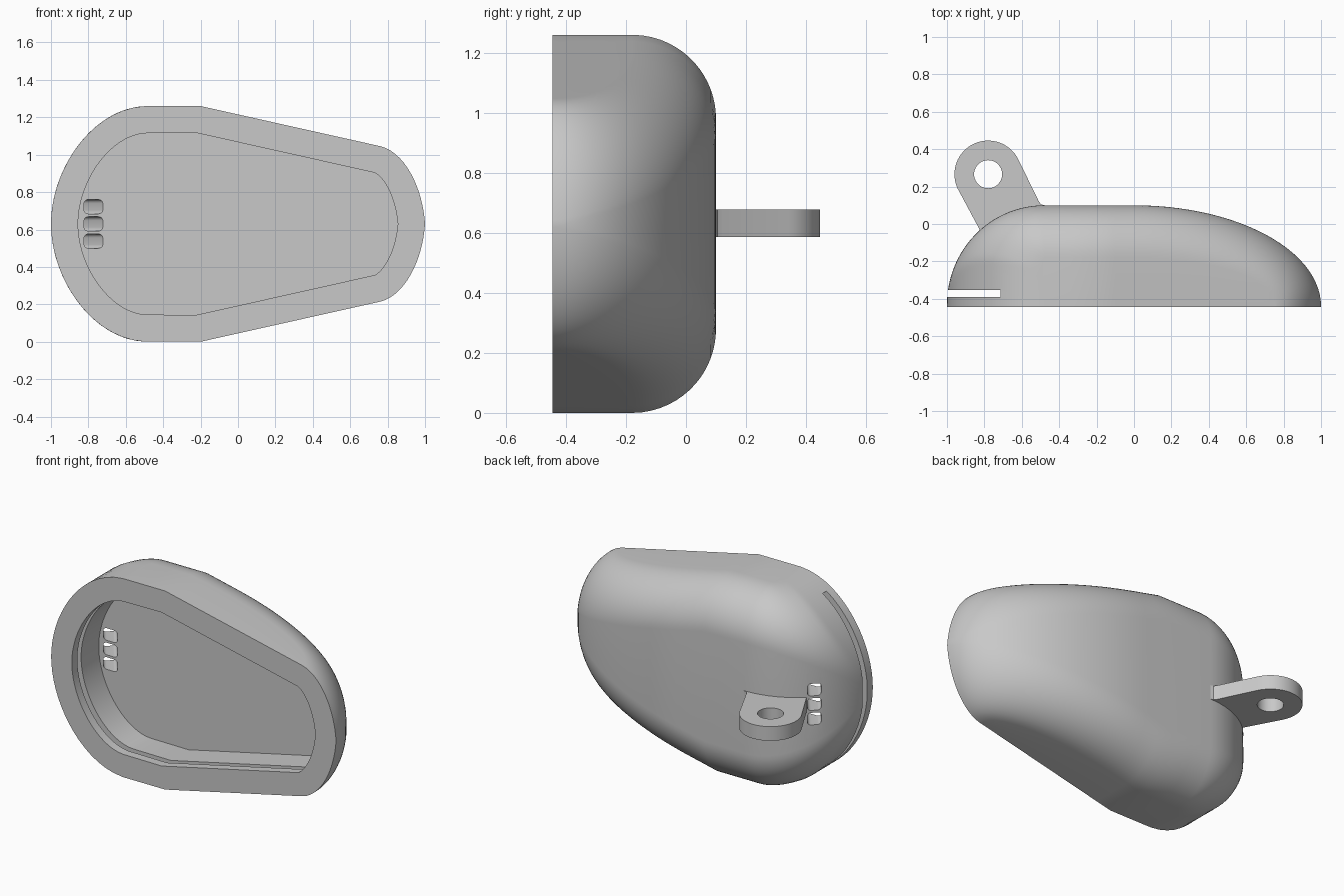
import bpy, bmesh, math
from mathutils import Vector, Matrix

cube = bpy.data.objects.get("Cube")
if cube:
    bpy.data.objects.remove(cube)

FRONT, MID, ROUND = -0.445, 0.63, 0.28

grey = bpy.data.materials.new("warm_grey")
grey.use_nodes = True
grey.diffuse_color = (0.58, 0.58, 0.58, 1)
grey.node_tree.nodes["Principled BSDF"].inputs["Base Color"].default_value = grey.diffuse_color


def finish(name, bm):
    bmesh.ops.recalc_face_normals(bm, faces=bm.faces)
    mesh = bpy.data.meshes.new(name)
    bm.to_mesh(mesh)
    bm.free()
    obj = bpy.data.objects.new(name, mesh)
    bpy.context.collection.objects.link(obj)
    mesh.materials.append(grey)
    return obj


def prism(name, corners, shift):
    """Solid from a flat 3D polygon pushed along a vector."""
    bm = bmesh.new()
    face = bm.faces.new([bm.verts.new(c) for c in corners])
    ext = bmesh.ops.extrude_face_region(bm, geom=[face])
    verts = [v for v in ext["geom"] if isinstance(v, bmesh.types.BMVert)]
    bmesh.ops.translate(bm, verts=verts, vec=shift)
    return finish(name, bm)


def activate(obj):
    bpy.ops.object.select_all(action='DESELECT')
    obj.select_set(True)
    bpy.context.view_layer.objects.active = obj


def cut(obj, cutter):
    cutter.hide_render = True
    mod = obj.modifiers.new("cut", 'BOOLEAN')
    mod.operation, mod.solver, mod.object = 'DIFFERENCE', 'EXACT', cutter
    activate(obj)
    bpy.ops.object.modifier_apply(modifier=mod.name)
    bpy.data.objects.remove(cutter)


def bezier(a, b, c, d, n):
    a, b, c, d = map(Vector, (a, b, c, d))
    return [a * (1 - t) ** 3 + 3 * b * t * (1 - t) ** 2 + 3 * c * t * t * (1 - t) + d * t ** 3
            for t in (i / n for i in range(n + 1))]


def taper(x):
    return MID - 0.2234 * max(0, x + 0.2)


# Upper half of the outline: broad end, flat, taper, narrow end
broad = bezier((-1, 0), (-1, 0.3), (-0.77, MID), (-0.48, MID), 40)
narrow = bezier((0.76, taper(0.76)), (0.88, taper(0.88)), (0.985, 0.215), (1, 0), 40)
half = broad + [Vector((-0.2, MID))] + narrow
outline = half + [Vector((p.x, -p.y)) for p in half[-2:0:-1]]


def half_height(x):
    for p, q in zip(half, half[1:]):
        if p.x <= x <= q.x and q.x > p.x:
            return p.y + (q.y - p.y) * (x - p.x) / (q.x - p.x)
    return 0


def inset(points, dist):
    result = []
    for i, p in enumerate(points):
        t = (points[(i + 1) % len(points)] - points[i - 1]).normalized()
        result.append(p + Vector((t.y, -t.x)) * dist)
    return result


# Shell: nested copies of the plan profile, rising from the rim to the flat sides
ROWS, ARC = 16, 26
rows = [(i / ROWS) ** 2 for i in range(ROWS + 1)]


def end_column(sign, ang):
    """One column round an end; sign is -1 for the broad end, 1 for the narrow one."""
    cx, cy, rx, ry, dx = (-0.48, -0.43, 0.52, 0.53, 0.5) if sign < 0 else (0, -0.44, 1, 0.54, 0.24)
    w = math.sin(ang)
    column = []
    for u in rows:
        x = cx + sign * (rx - dx * u) * math.cos(ang)
        y = cy + (ry - ROUND * u) * w
        end_x = sign * (1 - dx * u)
        drop_end = taper(end_x) - half_height(end_x)
        drop_top = ROUND * (1 - math.sqrt(1 - (1 - u) ** 2))
        z = taper(x) - (1 - w) * drop_end - w * drop_top
        column.append((x, y, min(z, half_height(x))))
    return column


angles = [math.pi / 2 * i / ARC for i in range(ARC + 1)]
columns = [end_column(-1, a) for a in angles]
for x in (-0.34, -0.2, -0.1):
    columns.append([(x, y, taper(x) + z - MID) for _, y, z in columns[ARC]])
columns += [end_column(1, a) for a in reversed(angles)]
columns.insert(0, [(x, FRONT, z) for x, y, z in columns[0]])
columns.append([(x, FRONT, z) for x, y, z in columns[-1]])

bm = bmesh.new()
grids = []
for s in (1, -1):
    grid = [[bm.verts.new((x, y, MID + s * z)) for x, y, z in c] for c in columns]
    for c in grid[1:-1]:
        c.append(bm.verts.new((c[-1].co.x, FRONT, c[-1].co.z)))
    for a, b in zip(grid, grid[1:]):
        for j in range(min(len(a), len(b)) - 1):
            bm.faces.new((a[j], a[j + 1], b[j + 1], b[j]))
    grids.append(grid)
for i in range(len(columns) - 1):
    up, low = grids
    bm.faces.new((up[i][0], up[i + 1][0], low[i + 1][0], low[i][0]))
bmesh.ops.remove_doubles(bm, verts=bm.verts, dist=1e-5)
bmesh.ops.holes_fill(bm, edges=[e for e in bm.edges if e.is_boundary], sides=0)
shell = finish("shell", bm)

# Open cavity behind the front rim
cut(shell, prism("cavity_cutter", [(p.x, -0.6, MID + p.y) for p in inset(outline, 0.145)],
                 (0, 0.425, 0)))

# Groove for a sliding cover, open at the broad end
groove = [p for p in inset(outline, 0.075) if p.x > -0.481]
groove.sort(key=lambda p: math.atan2(p.y, p.x + 0.4))
groove += [Vector((-1.2, 0.555)), Vector((-1.2, -0.555))]
cut(shell, prism("groove_cutter", [(p.x, -0.39, MID + p.y) for p in groove], (0, 0.038, 0)))

# Three slanted vents through the broad end
for k in (-1, 0, 1):
    bm = bmesh.new()
    bmesh.ops.create_cube(bm, size=1)
    bmesh.ops.scale(bm, verts=bm.verts, vec=(0.34, 0.08, 0.077))
    long_edges = [e for e in bm.edges if abs(e.verts[0].co.x - e.verts[1].co.x) > 0.1]
    bmesh.ops.bevel(bm, geom=long_edges, offset=0.02, segments=4, profile=0.5, affect='EDGES')
    bmesh.ops.rotate(bm, verts=bm.verts, matrix=Matrix.Rotation(math.radians(127), 3, 'Z'))
    bmesh.ops.translate(bm, verts=bm.verts, vec=(-0.815, -0.119, MID + 0.092 * k))
    cut(shell, finish("vent_cutter", bm))

# Hanging tab with an eyelet
centre, lean = Vector((-0.78, 0.266)), math.radians(25)
tab_pts = [centre + 0.18 * Vector((math.cos(a), math.sin(a)))
           for a in (lean + math.pi * i / 32 for i in range(33))]
tab_pts += [Vector((-0.812, -0.055)), Vector((-0.7, -0.05)), Vector((-0.5, -0.02)),
            Vector((-0.47, 0.098)), Vector((-0.497, 0.105)), Vector((-0.51, 0.123))]
tab = prism("hanging_tab", [(p.x, p.y, 0.587) for p in tab_pts], (0, 0, 0.09))
eyelet = [(centre.x + 0.075 * math.cos(a), centre.y + 0.075 * math.sin(a), 0.5)
          for a in (math.tau * i / 40 for i in range(40))]
cut(tab, prism("eyelet_cutter", eyelet, (0, 0, 0.3)))

for obj in (shell, tab):
    activate(obj)
    bpy.ops.object.shade_smooth_by_angle(angle=math.radians(30))
